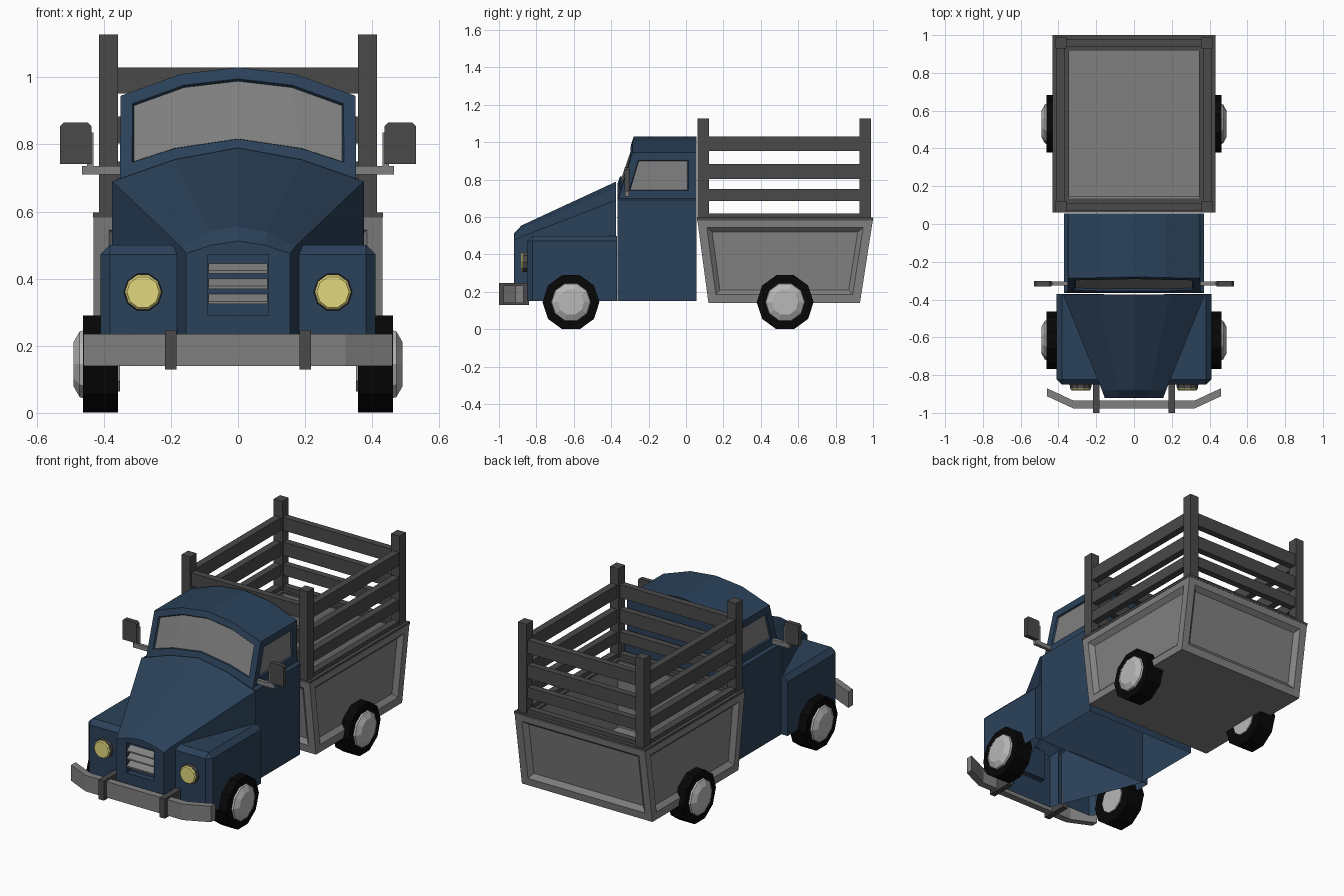
import bpy, bmesh
from math import sin, cos, pi
from mathutils import Vector, Matrix

cube = bpy.data.objects.get("Cube")
if cube:
    bpy.data.objects.remove(cube)


def material(name, r, g, b):
    m = bpy.data.materials.new(name)
    m.use_nodes = True
    m.diffuse_color = (r, g, b, 1)
    m.node_tree.nodes["Principled BSDF"].inputs["Base Color"].default_value = (r, g, b, 1)
    return m


BLUE = material("body blue", .024, .053, .1)
GREY = material("mid grey", .216, .216, .216)
DARK = material("dark grey", .067, .067, .067)
BLACK = material("tyre black", .002, .002, .002)
LIGHT = material("hub grey", .48, .48, .48)
YELLOW = material("lamp yellow", .77, .69, .21)


def finish(name, bm, *mats):
    me = bpy.data.meshes.new(name)
    bm.to_mesh(me)
    bm.free()
    for m in mats:
        me.materials.append(m)
    ob = bpy.data.objects.new(name, me)
    bpy.context.collection.objects.link(ob)


def skin(bm, rings, first=True, last=True):
    """Join matching rings with quads and cap the ends."""
    vs = [[bm.verts.new(p) for p in ring] for ring in rings]
    n = len(vs[0])
    for a, b in zip(vs, vs[1:]):
        for i in range(n):
            bm.faces.new((a[i], a[(i + 1) % n], b[(i + 1) % n], b[i]))
    if first:
        bm.faces.new(vs[0])
    if last:
        bm.faces.new(vs[-1])
    bmesh.ops.recalc_face_normals(bm, faces=bm.faces)
    return vs


def loft(name, mat, rings):
    bm = bmesh.new()
    skin(bm, rings)
    finish(name, bm, mat)


def box(name, mat, x, y, z):
    ring = lambda h: [(x[0], y[0], h), (x[1], y[0], h), (x[1], y[1], h), (x[0], y[1], h)]
    loft(name, mat, [ring(z[0]), ring(z[1])])


def lathe(name, mat, centre, axis, profile, n=10):
    """Turn (distance, radius) pairs about an axis through the centre."""
    c, a = Vector(centre), Vector(axis)
    side, up = a.cross(Vector((0, 0, 1))), Vector((0, 0, 1))
    angles = [2 * pi * (k + .5) / n for k in range(n)]
    loft(name, mat, [[c + a * d + (side * sin(t) - up * cos(t)) * r for t in angles]
                     for d, r in profile])


def arch(half):
    """Mirror a half outline that ends on the centre line."""
    return half + [(-p[0],) + p[1:] for p in reversed(half[:-1])]


def inset(bm, faces, width, depth=0):
    bmesh.ops.inset_region(bm, faces=faces, thickness=width, depth=depth, use_even_offset=True)


def remove_faces(bm, test):
    bmesh.ops.delete(bm, geom=[f for f in bm.faces if test(f)], context="FACES")


def underside(f):
    return all(v.co.z < .151 for v in f.verts)


# Hollow cab with set-in glass
bm = bmesh.new()
outline = [(.37, .15), (.37, .69), (.352, .70), (.35, .945), (.17, 1.01), (0, 1.03)]
front_y = [-.365, -.365, -.36, -.287, -.284, -.28]
front = arch([(x, y, z) for (x, z), y in zip(outline, front_y)])
back = arch([(x, .055, z) for x, z in outline])
fv, bv = skin(bm, [front, back], first=False)
sill = [fv[2]] + [bm.verts.new((x, -.365, z)) for x, z in arch([(.18, .755), (0, .782)])] + [fv[-3]]
bm.faces.new([fv[-2], fv[-1], fv[0], fv[1]] + sill)
screen = [bm.faces.new((sill[i], sill[i + 1], fv[i + 4], fv[i + 3])) for i in range(4)]
bmesh.ops.recalc_face_normals(bm, faces=bm.faces)
sides = [f for f in bm.faces if abs(f.normal.x) > .9 and f.calc_center_median().z > .75]
for group, width in ((screen, .036), (sides[:1], .042), (sides[1:], .042)):
    inset(bm, group, width)
    inset(bm, group, .004, -.01)
    for f in group:
        f.material_index = 1
remove_faces(bm, underside)
finish("cab", bm, BLUE, GREY)

# Hollow hood tapering to a narrow nose with a sunken grille
sections = [
    (-.373, [(.375, .15), (.375, .69), (.19, .755), (0, .79)]),
    (-.88, [(.17, .15), (.17, .495), (.085, .54), (0, .555)]),
    (-.92, [(.155, .15), (.155, .475), (.08, .50), (0, .512)]),
]
bm = bmesh.new()
nose = skin(bm, [arch([(x, y, z) for x, z in half]) for y, half in sections], last=False)[-1]
mouth = skin(bm, [[(.09, y, .29), (.09, y, .472), (-.09, y, .472), (-.09, y, .29)]
                  for y in (-.92, -.885)], first=False)[0]
bm.faces.new([nose[0], nose[1], mouth[1], mouth[0]])
bm.faces.new(nose[1:6] + [mouth[2], mouth[1]])
bm.faces.new([nose[5], nose[6], mouth[3], mouth[2]])
bm.faces.new([nose[6], nose[0], mouth[0], mouth[3]])
bmesh.ops.recalc_face_normals(bm, faces=bm.faces)
remove_faces(bm, underside)
finish("hood", bm, BLUE)
for i in range(3):
    z = .338 + i * .046
    loft("grille_slat", GREY, [[(x, -.92, z - .014), (x, -.92, z - .006), (x, -.886, z + .016),
                                (x, -.886, z + .004)] for x in (-.088, .088)])

for s, side in ((-1, "right"), (1, "left")):
    # Fender shell with chamfered outer edges
    bm = bmesh.new()
    bmesh.ops.create_cube(bm, size=1, matrix=Matrix.Translation((s * .285, -.61, .325))
                          @ Matrix.Diagonal((.25, .48, .35, 1)))
    corner = Vector((s * .41, -.85, .5))
    near = lambda e, k: all(abs(v.co[k] - corner[k]) < .01 for v in e.verts)
    edges = [e for e in bm.edges if sum(near(e, k) for k in range(3)) == 2]
    bmesh.ops.bevel(bm, geom=edges, offset=.028, segments=1, affect="EDGES")
    remove_faces(bm, lambda f: underside(f) or f.normal.x * s < -.9)
    finish(side + "_fender", bm, BLUE)

    # Headlight
    lamp = (s * .283, -.845, .36)
    lathe(side + "_lamp_housing", DARK, lamp, (0, -1, 0), [(0, .058), (.026, .056)])
    lathe(side + "_lamp", YELLOW, lamp, (0, -1, 0), [(.01, .054), (.03, .054), (.036, .048)])

    # Wheels
    for y, end in ((-.615, "front"), (.53, "rear")):
        name = end + "_" + side
        lathe(name + "_tyre", BLACK, (0, y, .145), (s, 0, 0), [(.357, .152), (.462, .152)])
        lathe(name + "_hub", LIGHT, (0, y, .145), (s, 0, 0),
              [(.352, .085), (.455, .108), (.472, .103), (.49, .07)])

    # Wing mirror
    xs = lambda a, b: sorted((s * a, s * b))
    box(side + "_mirror_arm", GREY, xs(.34, .465), (-.325, -.305), (.71, .736))
    box(side + "_mirror_stem", GREY, xs(.43, .45), (-.325, -.305), (.73, .835))
    mirror = [(.437, .742), (.53, .742), (.53, .855), (.52, .865), (.447, .865), (.437, .855)]
    loft(side + "_mirror", DARK, [[(s * x, y, z) for x, z in mirror] for y in (-.33, -.303)])

    # Bumper bracket
    box(side + "_bumper_bracket", DARK, xs(.183, .218), (-1, -.84), (.13, .247))

# Bumper with swept ends
path = [(-.46, -.87), (-.32, -.935), (.32, -.935), (.46, -.87)]
loft("bumper", GREY, [[(x, y, .14), (x, y, .235), (x, y - .042, .235), (x, y - .042, .14)]
                      for x, y in path])

# Cargo bed: flared ends, sunken panels, open top
bm = bmesh.new()
ring = lambda y0, y1, z: [(-.43, y0, z), (.43, y0, z), (.43, y1, z), (-.43, y1, z)]
skin(bm, [ring(.12, .93, .14), ring(.06, 1, .59)])
panels = [f for f in bm.faces if abs(f.normal.z) < .5]
floor = next(f for f in bm.faces if f.normal.z > .9)
for f in panels:
    inset(bm, [f], .045)
    inset(bm, [f], .025, -.025)
inset(bm, [floor], .085)
floor = bmesh.ops.extrude_discrete_faces(bm, faces=[floor])["faces"][0]
for v in floor.verts:
    v.co.z = .2
finish("cargo_bed", bm, GREY)

# Rim, posts and slats of the stake sides
for s in (-1, 1):
    box("bed_side_rim", DARK, sorted((s * .345, s * .432)), (.06, 1), (.583, .597))
    y = (.06, .135) if s < 0 else (.92, 1)
    box("bed_end_rim", DARK, (-.346, .346), y, (.583, .597))
    px = sorted((s * .358, s * .415))
    for y0 in (.062, .928):
        box("stake_post", DARK, px, (y0, y0 + .06), (.59, 1.128))
    for z0, z1 in ((.59, .62), (.685, .75), (.803, .883), (.952, 1.03)):
        box("side_slat", DARK, sorted((s * .368, s * .41)), (.11, .94), (z0, z1))
        yc = .525 + s * .433
        box("end_slat", DARK, (-.37, .37), (yc - .02, yc + .02), (z0, z1))
